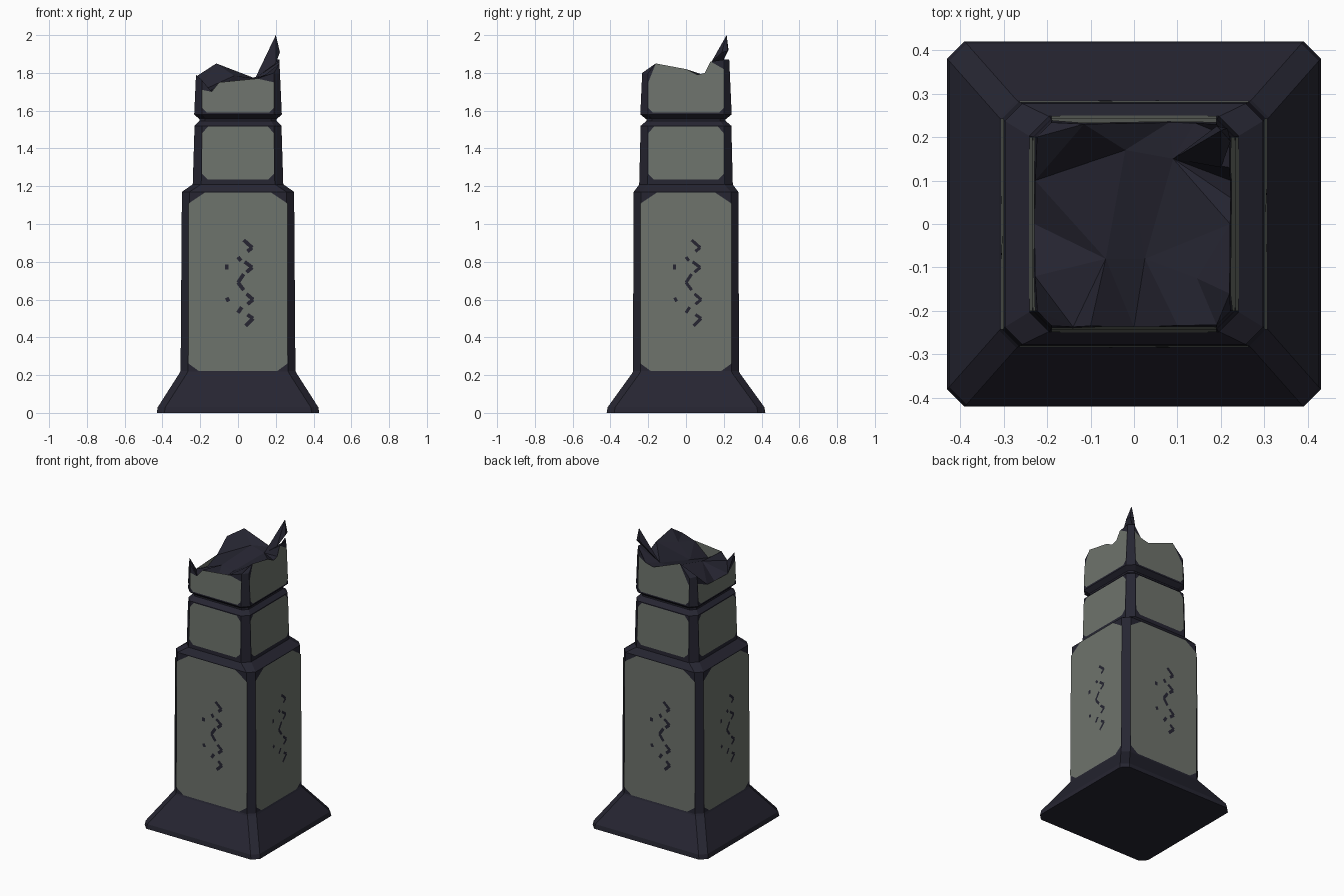
import bpy, bmesh
from mathutils import Vector
from mathutils.geometry import delaunay_2d_cdt

if "Cube" in bpy.data.objects:
    bpy.data.objects.remove(bpy.data.objects["Cube"])


def material(name, rgb):
    m = bpy.data.materials.new(name)
    m.diffuse_color = (*rgb, 1)
    m.use_nodes = True
    m.node_tree.nodes["Principled BSDF"].inputs["Base Color"].default_value = m.diffuse_color
    return m


DARK = material("dark stone", (0.019, 0.0185, 0.031))
LIGHT = material("grey green panel", (0.155, 0.172, 0.150))


def finish(name, bm, mat, fix=True):
    if fix:
        bmesh.ops.recalc_face_normals(bm, faces=bm.faces)
    me = bpy.data.meshes.new(name)
    bm.to_mesh(me)
    bm.free()
    me.materials.append(mat)
    ob = bpy.data.objects.new(name, me)
    bpy.context.collection.objects.link(ob)
    return ob


def loft(name, rings):
    """Stack of chamfered rectangles given as (half x, half y, chamfer, z)."""
    bm = bmesh.new()
    loops = []
    for x, y, c, z in rings:
        pts = [(-x + c, -y), (x - c, -y), (x, -y + c), (x, y - c),
               (x - c, y), (-x + c, y), (-x, y - c), (-x, -y + c)]
        loops.append([bm.verts.new((px, py, z)) for px, py in pts])
    bridge(bm, loops)
    bm.faces.new(loops[0])
    bm.faces.new(loops[-1])
    return finish(name, bm, DARK)


def bridge(bm, loops):
    for a, b in zip(loops, loops[1:]):
        for i in range(len(a)):
            j = (i + 1) % len(a)
            bm.faces.new((a[i], a[j], b[j], b[i]))


def on_side(k, u, z, lo, hi, off=0.0):
    """Point on side k (front, right, back, left) of a tapering block."""
    t = (z - lo[2]) / (hi[2] - lo[2])
    hx = lo[0] + (hi[0] - lo[0]) * t + off
    hy = lo[1] + (hi[1] - lo[1]) * t + off
    return [(u, -hy, z), (hx, u, z), (-u, hy, z), (-hx, -u, z)][k]


def plates(name, polys, lo, hi, mat, off):
    """Thin flat shapes on the sides: polys is a list of (side, outline)."""
    bm = bmesh.new()
    for k, outline in polys:
        bm.faces.new([bm.verts.new(on_side(k, u, z, lo, hi, off)) for u, z in outline])
    bmesh.ops.triangulate(bm, faces=bm.faces)
    return finish(name, bm, mat, False)


def clipped(w, z0, z1, bot, top):
    bu, bz = bot
    tu, tz = top
    return [(-w + bu, z0), (w - bu, z0), (w, z0 + bz), (w, z1 - tz),
            (w - tu, z1), (-w + tu, z1), (-w, z1 - tz), (-w, z0 + bz)]


# Stone body
loft("plinth", [(.43, .42, .04, 0), (.425, .415, .04, .03),
                (.31, .285, .04, .21), (.303, .279, .04, .225)])
S0, S1 = (.304, .281, .22), (.297, .277, 1.17)
loft("shaft", [(.304, .281, .04, .22), (.297, .277, .04, 1.17), (.24, .247, .045, 1.21)])
N0, N1 = (.24, .248, 1.20), (.23, .24, 1.52)
loft("neck", [(.24, .248, .045, 1.20), (.23, .24, .04, 1.52),
              (.205, .21, .03, 1.545), (.205, .21, .03, 1.56)])

# Panels on shaft and neck
plates("shaft_panels", [(k, clipped(.242 if k % 2 else .263, .222, 1.168, (.055, .04), (.09, .06)))
                        for k in range(4)], S0, S1, LIGHT, .002)
plates("neck_panels", [(k, clipped(.2 if k % 2 else .19, 1.235, 1.515, (.03, .03), (.03, .035)))
                       for k in range(4)], N0, N1, LIGHT, .002)

# Carved zigzag marks on the shaft
MARKS = [(.03, .915, .075, .875), (.075, .875, .05, .855), (0, .825, .015, .805),
         (.035, .80, .075, .77), (.075, .77, .045, .745), (.03, .735, 0, .69),
         (0, .69, .03, .65), (.045, .63, .08, .60), (.08, .60, .05, .575),
         (.02, .56, 0, .53), (.05, .52, .08, .50), (.08, .50, .04, .46),
         (-.06, .785, -.06, .76), (-.06, .61, -.05, .59)]
strokes = []
for k in range(4):
    for u1, z1, u2, z2 in MARKS:
        a, b = Vector((u1, z1)), Vector((u2, z2))
        d = (b - a).normalized() * (.008 if k % 2 else .01)
        n = Vector((-d.y, d.x))
        strokes.append((k, [a - n, b - n, b + n, a + n]))
plates("carved_marks", strokes, S0, S1, DARK, .004)

# Broken crown: jagged top edge along each side, left to right seen from outside
C0, C1 = (.232, .242, 1.58), (.222, .232, 1.80)
EDGE = [
    [(-.19, 1.76), (-.14, 1.70), (-.10, 1.75), (0, 1.68), (.10, 1.77), (.19, 1.80)],
    [(-.20, 1.80), (-.16, 1.85), (0, 1.82), (.06, 1.79), (.10, 1.80), (.13, 1.86), (.20, 1.87)],
    [(-.19, 1.87), (-.14, 1.79), (-.08, 1.775), (.115, 1.85), (.19, 1.77)],
    [(-.20, 1.78), (-.10, 1.69), (0, 1.65), (.12, 1.68), (.20, 1.79)],
]
bm = bmesh.new()
rim = [(k, u, z) for k in range(4) for u, z in EDGE[k]]
low = []
for k, u, _ in rim:
    x, y, _ = on_side(k, u, 1.58, C0, C1)
    low.append(bm.verts.new((x * .88, y * .87, 1.555)))
mid = [bm.verts.new(on_side(k, u, 1.58, C0, C1)) for k, u, _ in rim]
top = [bm.verts.new(on_side(k, u, z, C0, C1)) for k, u, z in rim]
bridge(bm, [low, mid, top])
bm.faces.new(low)
inner = [bm.verts.new(p) for p in [(-.065, -.08, 1.735), (.025, -.08, 1.72),
                                   (-.02, .17, 1.785), (.09, .15, 1.77), (.145, -.125, 1.79)]]
pts = top + inner
n = len(top)
_, _, tris, orig, _, _ = delaunay_2d_cdt([v.co.xy for v in pts],
                                         [(i, (i + 1) % n) for i in range(n)],
                                         [list(range(n))], 1, 1e-6)
for t in tris:
    bm.faces.new([pts[orig[i][0]] for i in t])
finish("broken_crown", bm, DARK)

# Crown panels follow the jagged edge
plates("crown_panels", [
    (k, [(e[0][0] + .025, 1.59), (e[-1][0] - .025, 1.59), (e[-1][0], 1.615)]
     + e[::-1] + [(e[0][0], 1.615)]) for k, e in
    enumerate([[(u, z - (.05 if abs(u) > .185 else 0)) for u, z in s] for s in EDGE])],
    C0, C1, LIGHT, .002)

# Sharp splinter at the back right corner
bm = bmesh.new()
for p in [(.09, .15, 1.77), (.20, .215, 2.0), (.222, .19, 1.91), (.19, .225, 1.92),
          (.215, .22, 1.915), (.185, .17, 1.86), (.20, .13, 1.85)]:
    bm.verts.new(p)
hull = bmesh.ops.convex_hull(bm, input=bm.verts)
finish("splinter", bm, DARK)
